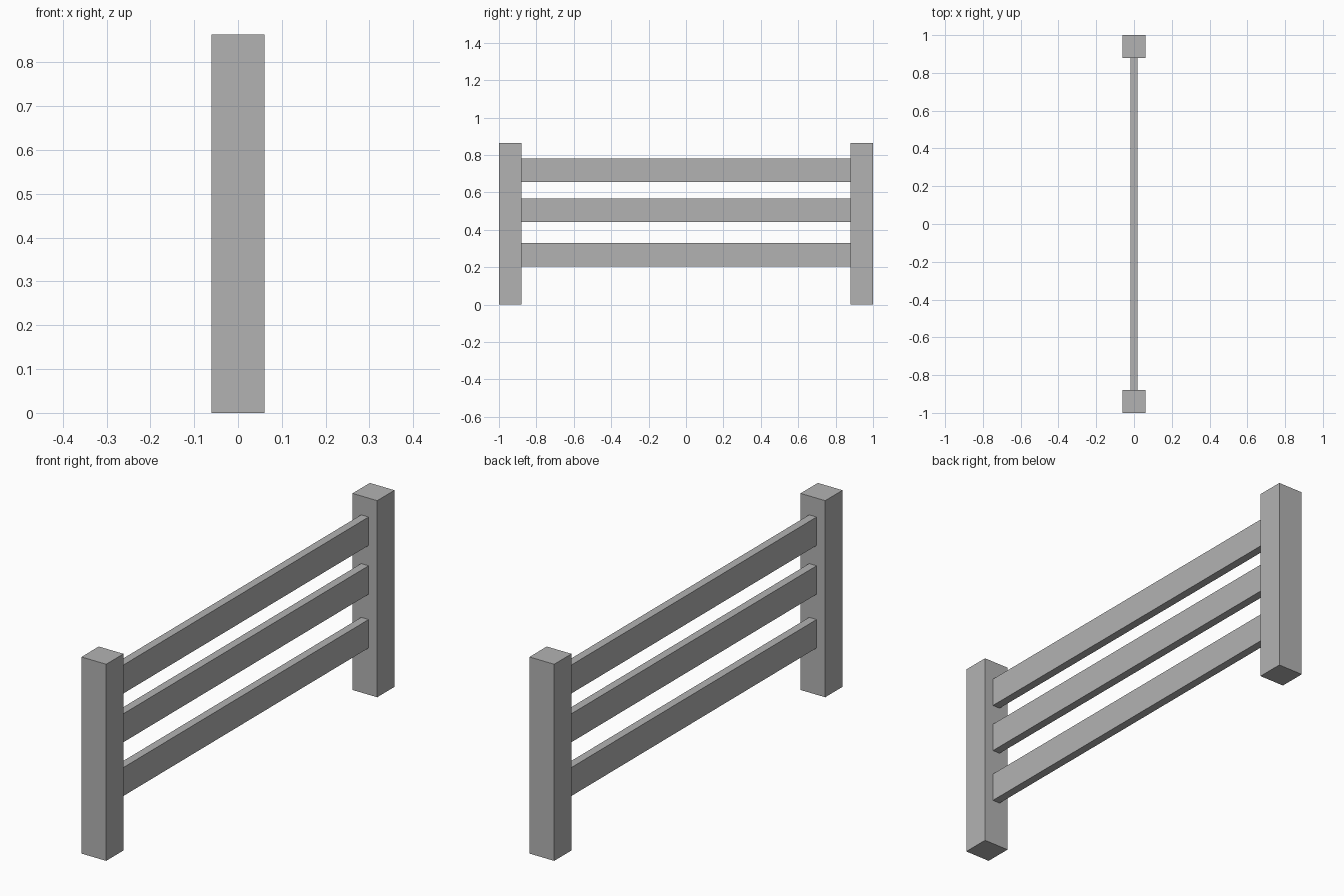
import bpy
import bmesh
from mathutils import Matrix, Vector

cube = bpy.data.objects.get("Cube")
if cube:
    bpy.data.objects.remove(cube, do_unlink=True)

# Single plain grey finish
grey = bpy.data.materials.new("plain_grey")
grey.use_nodes = True
colour = (0.45, 0.45, 0.45, 1)
grey.diffuse_color = colour
grey.node_tree.nodes["Principled BSDF"].inputs["Base Color"].default_value = colour


def box(name, low, high):
    """Axis-aligned flat-shaded box between two corners."""
    low, high = Vector(low), Vector(high)
    mesh = bpy.data.meshes.new(name)
    bm = bmesh.new()
    place = Matrix.Translation((low + high) / 2) @ Matrix.Diagonal((high - low).to_4d())
    bmesh.ops.create_cube(bm, size=1, matrix=place)
    bm.to_mesh(mesh)
    bm.free()
    mesh.materials.append(grey)
    obj = bpy.data.objects.new(name, mesh)
    bpy.context.collection.objects.link(obj)
    return obj


POST_HALF = 0.06
POST_HEIGHT = 0.863
RAIL_HALF = 0.018
RAIL_HEIGHT = 0.125
INNER_Y = 1 - 2 * POST_HALF

# Square end posts
for name, y in (("front_post", -1), ("back_post", INNER_Y)):
    box(name, (-POST_HALF, y, 0), (POST_HALF, y + 2 * POST_HALF, POST_HEIGHT))

# Horizontal rails spanning between the posts
for name, z in (("lower_rail", 0.205), ("middle_rail", 0.441), ("upper_rail", 0.655)):
    box(name, (-RAIL_HALF, -INNER_Y, z), (RAIL_HALF, INNER_Y, z + RAIL_HEIGHT))
